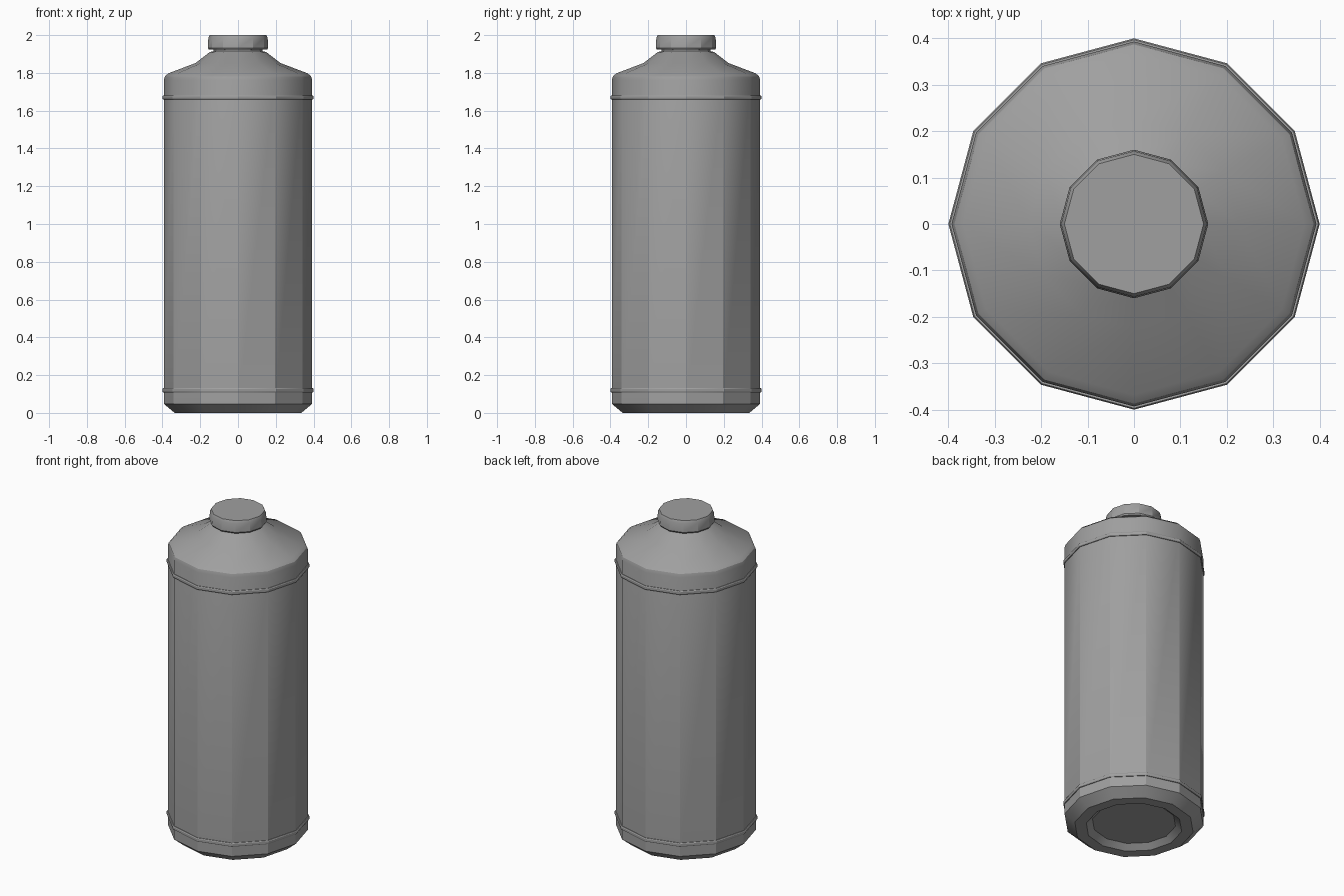
import bpy, bmesh, math

cube = bpy.data.objects.get("Cube")
if cube:
    bpy.data.objects.remove(cube, do_unlink=True)

SIDES = 12

grey = bpy.data.materials.new("plain grey")
grey.use_nodes = True
colour = (0.35, 0.35, 0.35, 1)
grey.diffuse_color = colour
grey.node_tree.nodes["Principled BSDF"].inputs["Base Color"].default_value = colour


def lathe(name, profile, closed=False):
    """Turn a (radius, height) profile around z; open ends are capped."""
    bm = bmesh.new()
    rings = []
    for r, z in profile:
        rings.append([bm.verts.new((r * math.cos(a), r * math.sin(a), z))
                      for a in (2 * math.pi * i / SIDES for i in range(SIDES))])
    pairs = list(zip(rings, rings[1:]))
    if closed:
        pairs.append((rings[-1], rings[0]))
    else:
        bm.faces.new(rings[0])
        bm.faces.new(rings[-1])
    for low, high in pairs:
        for i in range(SIDES):
            j = (i + 1) % SIDES
            bm.faces.new((low[i], low[j], high[j], high[i]))
    bmesh.ops.recalc_face_normals(bm, faces=bm.faces)
    mesh = bpy.data.meshes.new(name)
    bm.to_mesh(mesh)
    bm.free()
    mesh.materials.append(grey)
    obj = bpy.data.objects.new(name, mesh)
    bpy.context.collection.objects.link(obj)
    bpy.ops.object.select_all(action="DESELECT")
    obj.select_set(True)
    bpy.context.view_layer.objects.active = obj
    bpy.ops.object.shade_smooth_by_angle(angle=math.radians(29.5))
    return obj


# Bottle with recessed base, straight wall, sloping shoulder and neck
lathe("bottle_body", [
    (0.235, 0.03), (0.27, 0.0), (0.335, 0.0), (0.393, 0.048), (0.393, 1.762),
    (0.387, 1.782), (0.368, 1.798), (0.225, 1.852), (0.15, 1.91), (0.13, 1.915),
    (0.13, 1.94)])

# Raised bands around the wall
for name, z in (("lower_band", 0.12), ("upper_band", 1.67)):
    lathe(name, [(0.385, z - 0.011), (0.397, z - 0.011), (0.4, z - 0.006),
                 (0.4, z + 0.006), (0.397, z + 0.011), (0.385, z + 0.011)], closed=True)

# Screw cap
lathe("cap", [(0.155, 1.924), (0.16, 1.932), (0.157, 1.985), (0.15, 2.0)])
